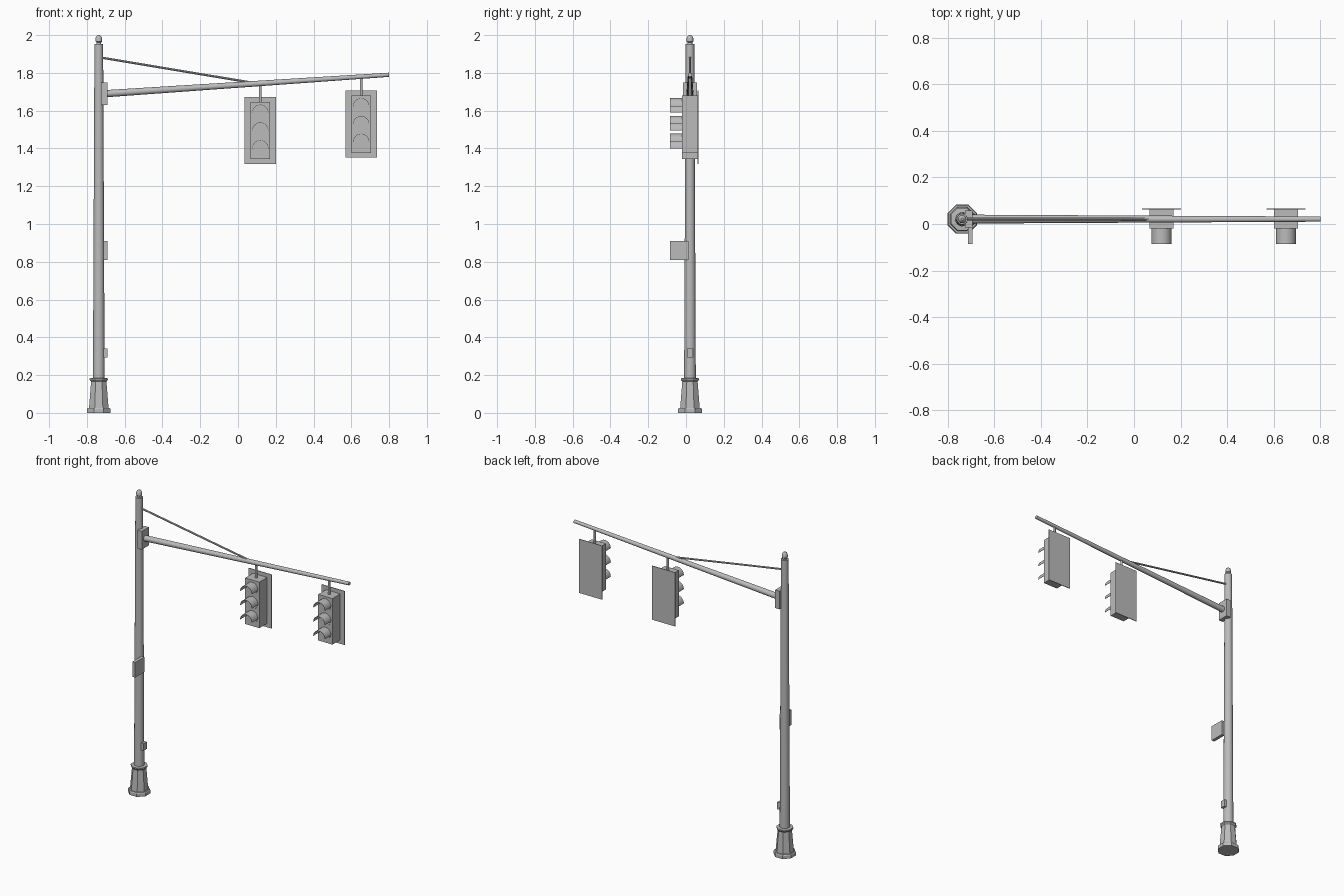
import bpy, bmesh, math
from mathutils import Vector

if "Cube" in bpy.data.objects:
    bpy.data.objects.remove(bpy.data.objects["Cube"])

grey = bpy.data.materials.new("painted grey metal")
grey.use_nodes = True
GREY = (0.5, 0.5, 0.5, 1)
grey.diffuse_color = GREY
grey.node_tree.nodes["Principled BSDF"].inputs["Base Color"].default_value = GREY

PX, PY = -0.737, 0.021    # pole axis


def finish(name, bm, smooth=False):
    mesh = bpy.data.meshes.new(name)
    bmesh.ops.recalc_face_normals(bm, faces=bm.faces)
    bm.to_mesh(mesh)
    bm.free()
    mesh.materials.append(grey)
    obj = bpy.data.objects.new(name, mesh)
    bpy.context.collection.objects.link(obj)
    if smooth:
        bpy.ops.object.select_all(action='DESELECT')
        obj.select_set(True)
        bpy.context.view_layer.objects.active = obj
        bpy.ops.object.shade_smooth_by_angle(angle=math.radians(35))
    return obj


def box(name, x, y, z):
    """Box from (low, high) pairs."""
    bm = bmesh.new()
    bmesh.ops.create_cube(bm, size=1)
    for v in bm.verts:
        v.co = [lo + (c + 0.5) * (hi - lo) for c, (lo, hi) in zip(v.co, (x, y, z))]
    return finish(name, bm)


def rod(name, start, end, r1, r2, sides=16):
    """Tapered round bar between two points."""
    a, b = Vector(start), Vector(end)
    bm = bmesh.new()
    bmesh.ops.create_cone(bm, cap_ends=True, segments=sides,
                          radius1=r1, radius2=r2, depth=(b - a).length)
    turn = (b - a).to_track_quat('Z', 'Y')
    for v in bm.verts:
        v.co = turn @ v.co + (a + b) / 2
    return finish(name, bm, True)


def lathe(name, profile, sides, turn=0, smooth=False):
    """Closed stack of rings (radius, height) round the pole axis."""
    bm = bmesh.new()
    rings = []
    for r, z in profile:
        angles = [turn + 2 * math.pi * i / sides for i in range(sides)]
        rings.append([bm.verts.new((PX + r * math.cos(a), PY + r * math.sin(a), z))
                      for a in angles])
    for low, high in zip(rings, rings[1:]):
        for i in range(sides):
            j = (i + 1) % sides
            bm.faces.new((low[i], low[j], high[j], high[i]))
    bm.faces.new(rings[0])
    bm.faces.new(rings[-1])
    return finish(name, bm, smooth)


def visor(name, x, z, radius=0.043, y_back=-0.02, y_front=-0.085, steps=12):
    """Thin half-round hood over a lamp."""
    bm = bmesh.new()
    rows = []
    for i in range(steps + 1):
        a = math.pi * i / steps
        rows.append([bm.verts.new((x + r * math.cos(a), y, z + r * math.sin(a)))
                     for r, y in ((radius, y_back), (radius, y_front),
                                  (radius - 0.002, y_front), (radius - 0.002, y_back))])
    for p, q in zip(rows, rows[1:]):
        for k in range(4):
            m = (k + 1) % 4
            bm.faces.new((p[k], p[m], q[m], q[k]))
    bm.faces.new(rows[0])
    bm.faces.new(rows[-1])
    return finish(name, bm, True)


# Pole, octagonal base and finial
lathe("base", [(0.068, 0), (0.068, 0.02), (0.064, 0.026), (0.056, 0.026), (0.044, 0.165),
               (0.052, 0.175), (0.052, 0.183), (0.03, 0.185)], 8, math.pi / 8)
rod("pole", (PX, PY, 0.17), (PX, PY, 1.953), 0.031, 0.023, 24)
lathe("finial", [(0.013, 1.95), (0.013, 1.962), (0.018, 1.967), (0.018, 1.982),
                 (0.013, 1.994), (0.005, 2.0)], 12, 0, True)

# Mast arm, its bracket and the tie rod
box("arm_bracket", (-0.725, -0.692), (-0.016, 0.058), (1.63, 1.75))
rod("mast_arm", (-0.70, PY, 1.69), (0.80, PY, 1.79), 0.019, 0.011)
rod("tie_rod", (-0.73, PY, 1.882), (0.075, PY, 1.748), 0.006, 0.006, 8)

# Fittings on the pole
box("sign_box", (-0.713, -0.692), (-0.085, 0.012), (0.81, 0.91))
box("push_button", (-0.715, -0.692), (0.004, 0.036), (0.293, 0.34))

# Traffic signals: housing, backplate, hanger, lamps and hoods
for side, x, z, arm_z in (("inner", 0.118, 1.495, 1.745), ("outer", 0.652, 1.529, 1.78)):
    box(side + "_housing", (x - 0.052, x + 0.052), (-0.02, 0.064), (z - 0.152, z + 0.152))
    box(side + "_backplate", (x - 0.084, x + 0.084), (0.062, 0.066), (z - 0.178, z + 0.178))
    rod(side + "_hanger", (x, PY, z + 0.15), (x, PY, arm_z), 0.007, 0.007, 12)
    for row, dz in (("top", 0.094), ("middle", 0), ("bottom", -0.094)):
        rod(f"{side}_{row}_lamp", (x, -0.019, z + dz), (x, -0.022, z + dz), 0.038, 0.038, 24)
        visor(f"{side}_{row}_visor", x, z + dz)
